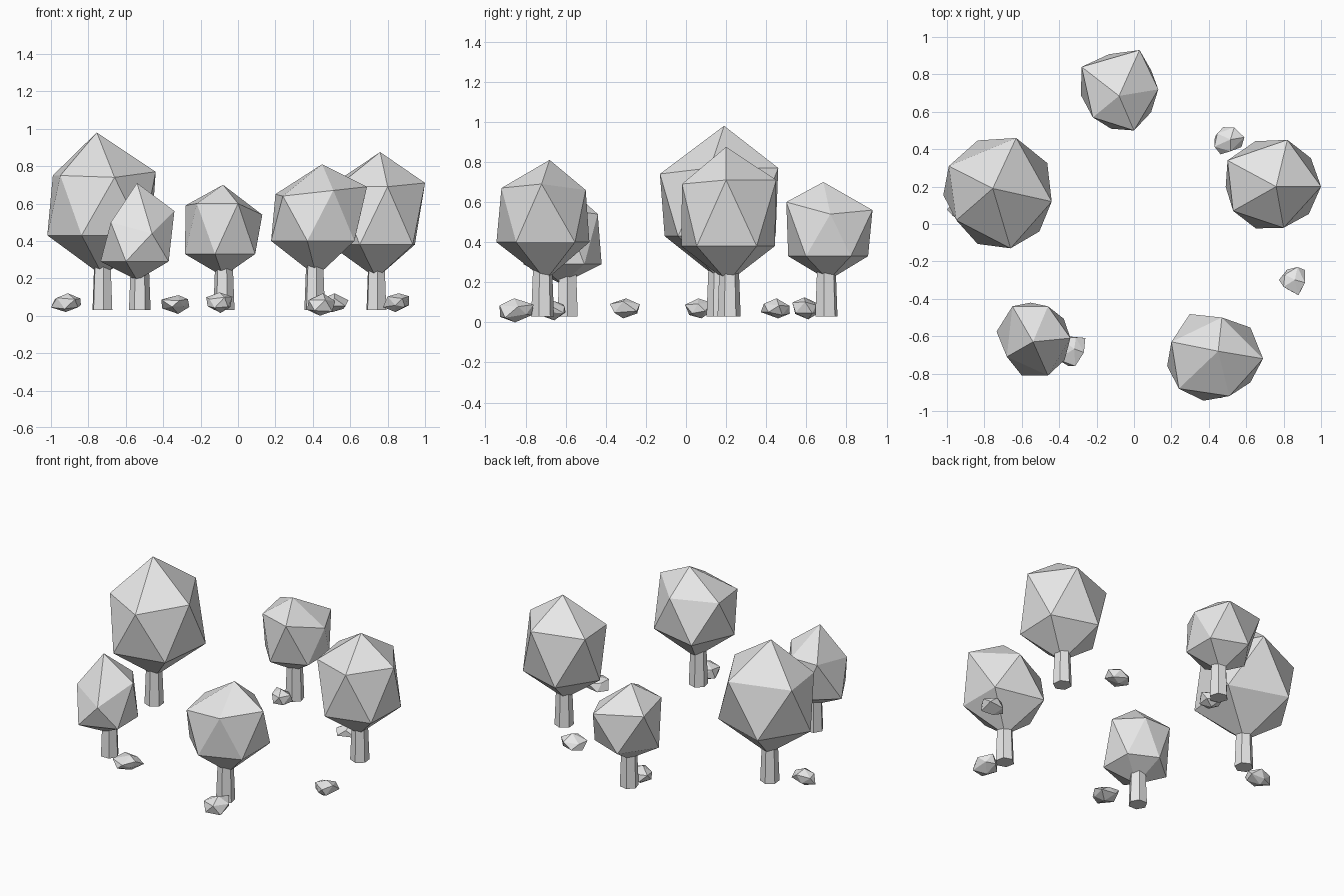
import bpy, bmesh, random
from math import atan2, cos, sin, pi, tau
from mathutils import Vector

cube = bpy.data.objects.get("Cube")
if cube:
    bpy.data.objects.remove(cube, do_unlink=True)

grey = bpy.data.materials.new("plain grey")
grey.use_nodes = True
colour = (0.8, 0.8, 0.8, 1)
grey.diffuse_color = colour
grey.node_tree.nodes["Principled BSDF"].inputs["Base Color"].default_value = colour


def add_object(name, bm):
    """Turn a bmesh into a flat-shaded grey object."""
    bmesh.ops.recalc_face_normals(bm, faces=bm.faces[:])
    mesh = bpy.data.meshes.new(name)
    bm.to_mesh(mesh)
    bm.free()
    mesh.materials.append(grey)
    obj = bpy.data.objects.new(name, mesh)
    bpy.context.collection.objects.link(obj)
    return obj


def fit_to_box(bm, centre, size):
    """Scale and move all vertices so that they fill the given box."""
    for axis in range(3):
        values = [v.co[axis] for v in bm.verts]
        low, span = min(values), max(values) - min(values)
        for v in bm.verts:
            v.co[axis] = centre[axis] + ((v.co[axis] - low) / span - 0.5) * size[axis]


def crown(name, centre, radius, tip, shoulder, waist, bottom):
    """Twenty-sided crown: tip, shoulder ring, staggered waist ring, bottom."""
    bm = bmesh.new()
    mid = Vector(centre)
    upper, lower = [], []
    count = len(shoulder)
    for i, point in enumerate(shoulder):
        upper.append(bm.verts.new(point))
        # each waist corner sits between two shoulder corners
        here = Vector(point[:2]) - mid
        after = Vector(shoulder[(i + 1) % count][:2]) - mid
        start = atan2(here.y, here.x)
        turn = (start - atan2(after.y, after.x)) % tau
        angle = start - turn / 2
        lower.append(bm.verts.new((mid.x + radius * cos(angle),
                                   mid.y + radius * sin(angle), waist)))
    top = bm.verts.new(tip)
    base = bm.verts.new((mid.x, mid.y, bottom))
    for i in range(count):
        j = (i + 1) % count
        bm.faces.new((top, upper[i], upper[j]))
        bm.faces.new((upper[i], lower[i], upper[j]))
        bm.faces.new((upper[j], lower[i], lower[j]))
        bm.faces.new((base, lower[j], lower[i]))
    add_object(name, bm)


def trunk(name, x, y, turn):
    """Six-sided, slightly tapered trunk reaching into the crown."""
    bm = bmesh.new()
    bmesh.ops.create_cone(bm, cap_ends=True, segments=6,
                          radius1=0.058, radius2=0.047, depth=0.28)
    obj = add_object(name, bm)
    obj.location = (x, y, 0.17)
    obj.rotation_euler.z = turn


def rock(name, centre, size, seed):
    """Uneven, flattened stone."""
    rng = random.Random(seed)
    bm = bmesh.new()
    bmesh.ops.create_icosphere(bm, subdivisions=1, radius=1)
    for v in bm.verts:
        v.co += Vector([rng.uniform(-0.2, 0.2) for axis in range(3)])
    fit_to_box(bm, centre, size)
    add_object(name, bm)


# Crowns, shoulder corners listed clockwise from the back
crown("large_left_crown", (-0.72, 0.17), 0.30, (-0.755, 0.19, 0.98),
      [(-0.63, 0.46, 0.77), (-0.44, 0.12, 0.77), (-0.66, -0.13, 0.74),
       (-0.95, 0.02, 0.75), (-0.99, 0.31, 0.75)], 0.43, 0.21)
crown("small_left_crown", (-0.54, -0.62), 0.20, (-0.54, -0.63, 0.71),
      [(-0.46, -0.44, 0.54), (-0.34, -0.61, 0.56), (-0.46, -0.81, 0.44),
       (-0.68, -0.71, 0.5), (-0.65, -0.44, 0.54)], 0.29, 0.19)
crown("front_right_crown", (0.42, -0.7), 0.25, (0.45, -0.68, 0.81),
      [(0.47, -0.5, 0.66), (0.69, -0.72, 0.69), (0.51, -0.92, 0.67),
       (0.24, -0.88, 0.64), (0.2, -0.63, 0.65)], 0.4, 0.21)
crown("large_right_crown", (0.74, 0.21), 0.25, (0.76, 0.2, 0.875),
      [(0.82, 0.45, 0.71), (1.0, 0.2, 0.71), (0.8, -0.02, 0.69),
       (0.53, 0.07, 0.69), (0.5, 0.34, 0.7)], 0.38, 0.2)
crown("back_crown", (-0.08, 0.71), 0.205, (-0.08, 0.685, 0.7),
      [(0.03, 0.93, 0.56), (0.13, 0.72, 0.54), (0, 0.5, 0.6),
       (-0.22, 0.57, 0.6), (-0.28, 0.84, 0.59)], 0.33, 0.21)

# Trunks
trunk("large_left_trunk", -0.725, 0.16, 0.1)
trunk("small_left_trunk", -0.525, -0.59, pi / 6)
trunk("front_right_trunk", 0.41, -0.715, 0.2)
trunk("large_right_trunk", 0.74, 0.215, 0.1)
trunk("back_trunk", -0.075, 0.7, 0.3)

# Rocks
rock("left_rock", (-0.92, 0.06, 0.07), (0.16, 0.13, 0.1), 1)
rock("front_left_rock", (-0.335, -0.68, 0.06), (0.15, 0.16, 0.1), 2)
rock("front_right_rock", (0.445, -0.845, 0.06), (0.15, 0.17, 0.12), 3)
rock("right_rock", (0.845, -0.305, 0.07), (0.14, 0.15, 0.1), 4)
rock("back_right_rock", (0.51, 0.445, 0.07), (0.16, 0.145, 0.1), 5)
rock("back_rock", (-0.1, 0.595, 0.07), (0.14, 0.13, 0.11), 6)
